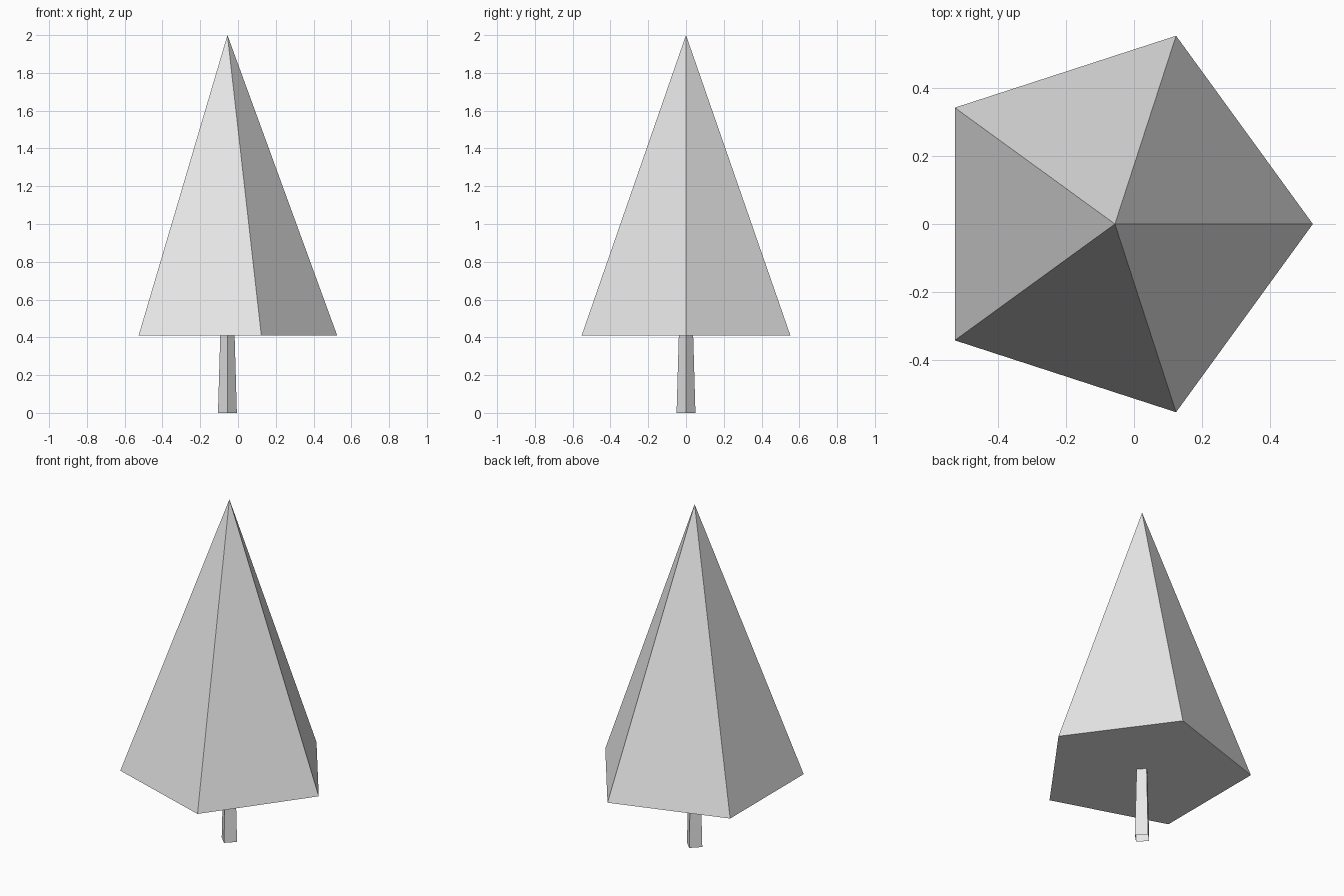
import bpy

if "Cube" in bpy.data.objects:
    bpy.data.objects.remove(bpy.data.objects["Cube"])

CENTRE_X = -0.056   # tree axis; offset because the five-sided crown is asymmetric
CROWN_Z = 0.41

grey = bpy.data.materials.new("light_grey")
grey.diffuse_color = (0.8, 0.8, 0.8, 1.0)
grey.use_nodes = True
grey.node_tree.nodes["Principled BSDF"].inputs["Base Color"].default_value = grey.diffuse_color


def tapered(name, sides, r_bottom, r_top, z0, z1, caps, turn=0.0):
    """Flat-shaded tapered prism standing on the tree axis."""
    bpy.ops.mesh.primitive_cone_add(
        vertices=sides, radius1=r_bottom, radius2=r_top, depth=z1 - z0,
        end_fill_type=caps, location=(CENTRE_X, 0, (z0 + z1) / 2),
        rotation=(0, 0, turn))
    obj = bpy.context.object
    obj.name = name
    obj.data.materials.append(grey)
    return obj


# Five-sided crown with one corner pointing along +x (cone corners start at +y)
tapered("crown", 5, 0.581, 0.0, CROWN_Z, 2.0, 'NGON', -1.5707963)

# Four-sided open trunk, corners on the axes
tapered("trunk", 4, 0.05, 0.038, 0.0, CROWN_Z, 'NOTHING')
